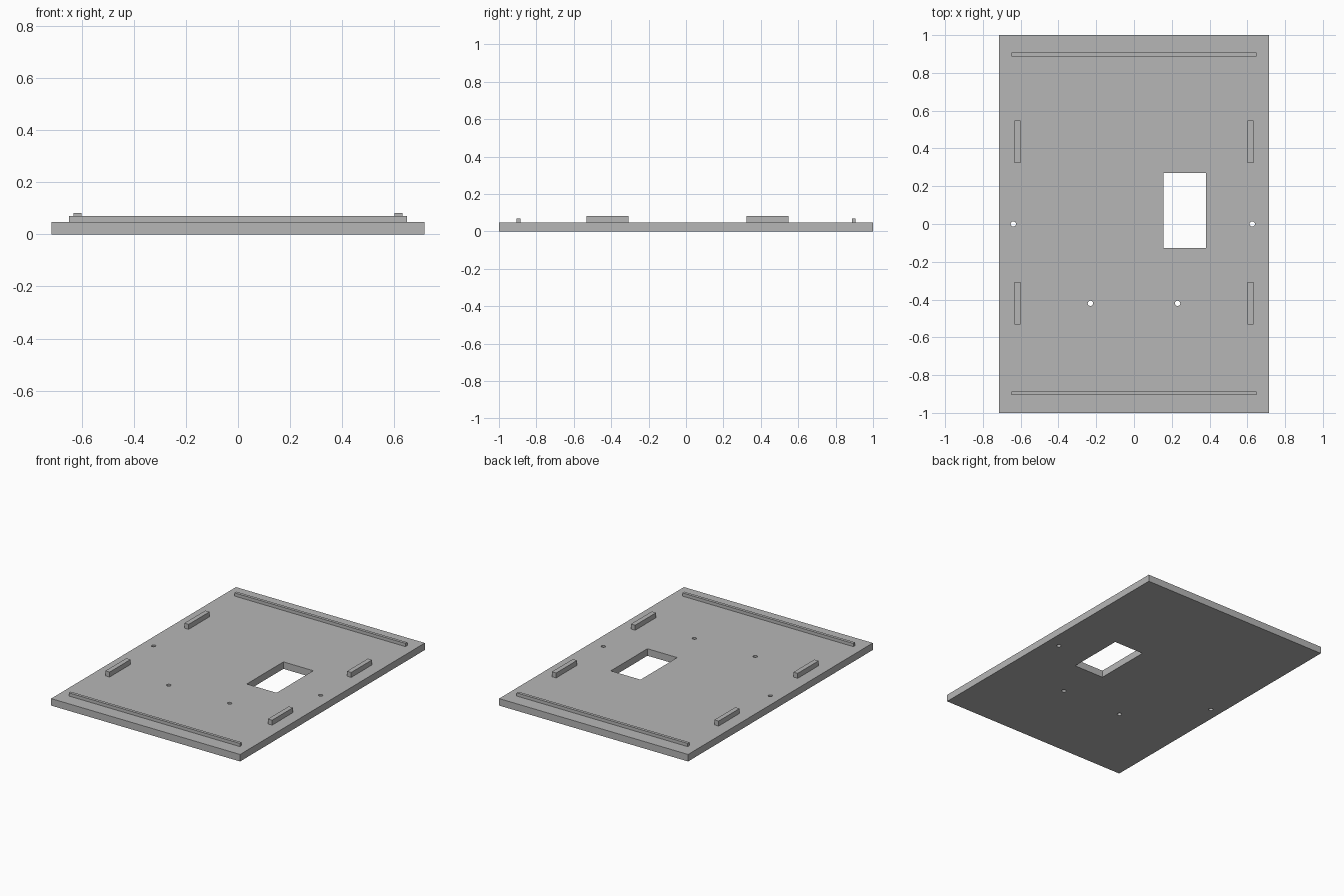
import bpy

cube = bpy.data.objects.get("Cube")
if cube:
    bpy.data.objects.remove(cube, do_unlink=True)

GREY = (0.47, 0.47, 0.47, 1)
grey = bpy.data.materials.new("plain grey")
grey.use_nodes = True
grey.diffuse_color = GREY
grey.node_tree.nodes["Principled BSDF"].inputs["Base Color"].default_value = GREY

PLATE_TOP = 0.048
SINK = 0.004


def box(name, x0, x1, y0, y1, z0, z1):
    bpy.ops.mesh.primitive_cube_add(
        size=1, location=((x0 + x1) / 2, (y0 + y1) / 2, (z0 + z1) / 2))
    ob = bpy.context.object
    ob.name = name
    ob.scale = (x1 - x0, y1 - y0, z1 - z0)
    bpy.ops.object.transform_apply(location=False, rotation=False, scale=True)
    ob.data.materials.append(grey)
    return ob


def cut(target, cutter):
    mod = target.modifiers.new("cut " + cutter.name, "BOOLEAN")
    mod.operation = "DIFFERENCE"
    mod.solver = "EXACT"
    mod.object = cutter
    cutter.hide_render = True
    cutter.hide_set(True)


# Base plate
plate = box("base_plate", -0.716, 0.716, -1, 1, 0, PLATE_TOP)

# Rectangular window
cut(plate, box("window_cutter", 0.156, 0.382, -0.128, 0.269, -0.1, 0.2))

# Screw holes
for i, (x, y) in enumerate([(-0.639, 0), (0.626, 0), (-0.231, -0.42), (0.231, -0.42)]):
    bpy.ops.mesh.primitive_cylinder_add(vertices=24, radius=0.014, depth=0.4, location=(x, y, 0))
    hole = bpy.context.object
    hole.name = f"hole_cutter_{i + 1}"
    hole.data.materials.append(grey)
    cut(plate, hole)

# Long ridges across the front and back
for name, y in (("front_ridge", -0.896), ("back_ridge", 0.897)):
    box(name, -0.648, 0.648, y - 0.01, y + 0.01, PLATE_TOP - SINK, 0.07)

# Short locating tabs along both sides
for side, x in (("right", -0.616), ("left", 0.616)):
    for end, y in (("front", -0.42), ("back", 0.436)):
        box(f"{end}_{side}_tab", x - 0.016, x + 0.016, y - 0.113, y + 0.113,
            PLATE_TOP - SINK, 0.082)
